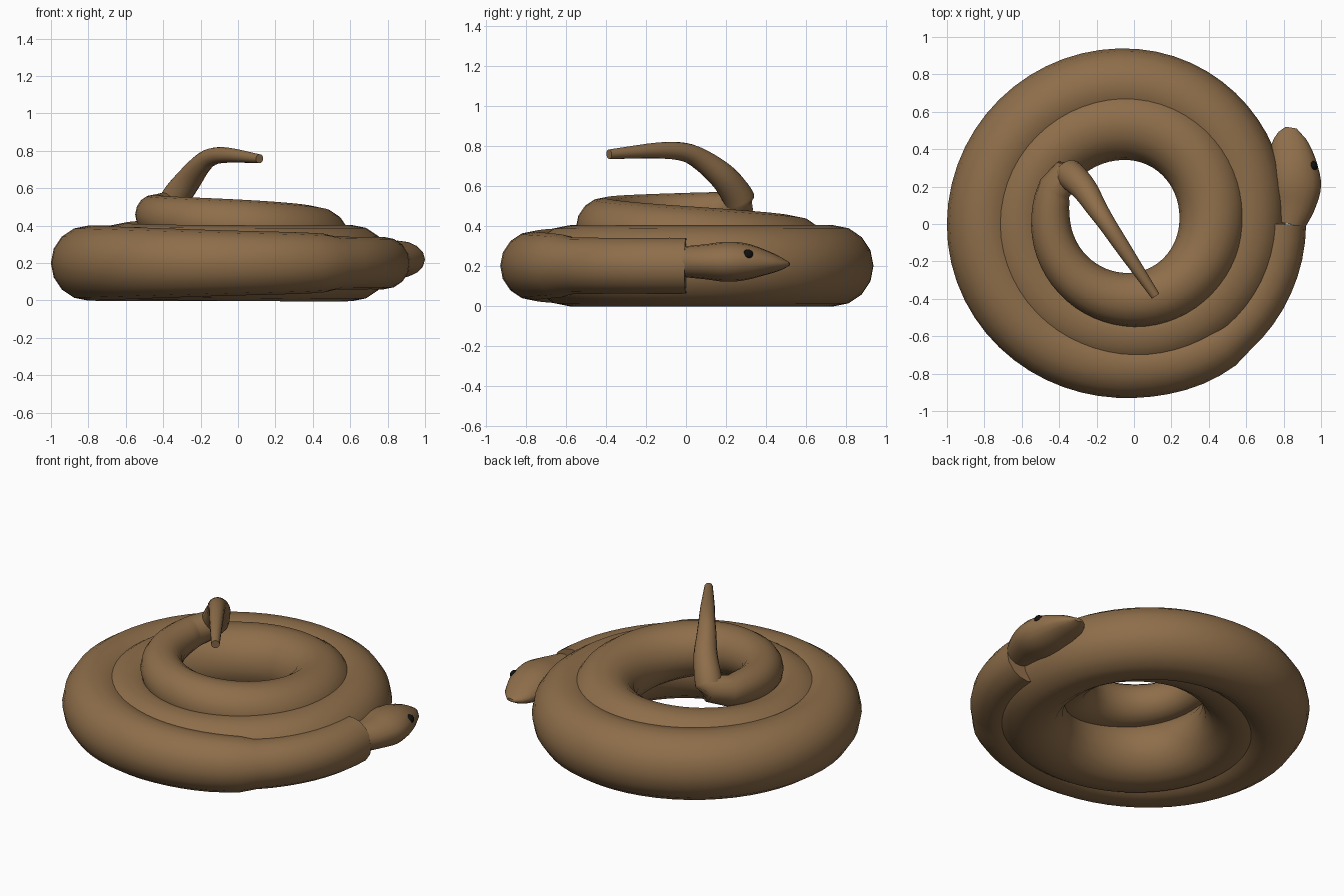
import bpy, math
from mathutils import Vector

if "Cube" in bpy.data.objects:
    bpy.data.objects.remove(bpy.data.objects["Cube"])


def material(name, color):
    m = bpy.data.materials.new(name)
    m.diffuse_color = (*color, 1)
    m.use_nodes = True
    m.node_tree.nodes["Principled BSDF"].inputs["Base Color"].default_value = m.diffuse_color
    return m


skin = material("skin", (0.27, 0.155, 0.068))
black = material("eye_black", (0.005, 0.005, 0.005))


def smooth(obj, mat):
    obj.data.materials.append(mat)
    bpy.ops.object.select_all(action='DESELECT')
    obj.select_set(True)
    bpy.context.view_layer.objects.active = obj
    bpy.ops.object.shade_smooth_by_angle(angle=math.radians(50))


def loft(name, rings, mat, sides=16):
    """Skin elliptical rings: (centre, width radius, height radius)."""
    verts, faces = [], []
    n = len(rings)
    for i, (c, w, h) in enumerate(rings):
        tangent = (rings[min(i + 1, n - 1)][0] - rings[max(i - 1, 0)][0]).normalized()
        side = tangent.cross(Vector((0, 0, 1))).normalized()
        up = side.cross(tangent)
        for k in range(sides):
            a = 2 * math.pi * k / sides
            verts.append(c + side * (w * math.cos(a)) + up * (h * math.sin(a)))
    for i in range(n - 1):
        for k in range(sides):
            a, b = i * sides + k, i * sides + (k + 1) % sides
            faces.append((a, b, b + sides, a + sides))
    faces.append(tuple(reversed(range(sides))))
    faces.append(tuple(range((n - 1) * sides, n * sides)))
    mesh = bpy.data.meshes.new(name)
    mesh.from_pydata(verts, [], faces)
    obj = bpy.data.objects.new(name, mesh)
    bpy.context.collection.objects.link(obj)
    smooth(obj, mat)
    return obj


def spline(keys, t):
    """Smooth interpolation through keys (t, values...)."""
    i = max(j for j in range(len(keys) - 1) if keys[j][0] <= t)
    k0, k1, k2, k3 = (keys[max(0, min(len(keys) - 1, i + d))] for d in (-1, 0, 1, 2))
    span = k2[0] - k1[0]
    u = (t - k1[0]) / span
    out = []
    for p0, p1, p2, p3 in list(zip(k0, k1, k2, k3))[1:]:
        m1 = (p2 - p0) / (k2[0] - k0[0]) * span
        m2 = (p3 - p1) / (k3[0] - k1[0]) * span
        out.append((2*u**3 - 3*u**2 + 1) * p1 + (u**3 - 2*u**2 + u) * m1
                   + (3*u**2 - 2*u**3) * p2 + (u**3 - u**2) * m2)
    return out


# Body: clockwise degrees from neck, coil radius, height
path = [(0, .78, .20), (50, .775, .20), (90, .757, .20), (180, .80, .20),
        (270, .733, .20), (330, .647, .20), (360, .605, .20), (450, .583, .20),
        (540, .607, .215), (630, .53, .26), (720, .42, .32), (810, .405, .395),
        (900, .445, .46), (924, .465, .48)]
thick = [(0, .14), (49, .143), (54, .158), (90, .173), (170, .20), (560, .20),
         (630, .19), (720, .178), (810, .145), (900, .105), (924, .09)]
rings = []
for t in range(0, 925, 6):
    r, z = spline(path, t)
    w = spline(thick, t)[0]
    a = -math.radians(t)
    rings.append((Vector((r * math.cos(a), r * math.sin(a), z)), w, w))

# Raised tail
tail = [(0, -.355, .275, .51, .08), (1, -.32, .245, .57, .077), (2, -.26, .18, .65, .068),
        (3, -.20, .085, .725, .056), (4, -.14, -.005, .768, .047),
        (5, -.05, -.14, .777, .04), (6, .115, -.385, .758, .024)]
for s in range(0, 25):
    x, y, z, w = spline(tail, s / 4)
    rings.append((Vector((x, y, z)), w, w))
loft("body", rings, skin)

# Head: y, centre x, centre z, half width, half height
head = [(0, .83, .22, .088, .078), (.1, .848, .22, .122, .088), (.2, .855, .22, .145, .10),
        (.3, .847, .22, .135, .092), (.4, .836, .215, .110, .062),
        (.47, .834, .21, .077, .035), (.515, .84, .208, .03, .01)]
head_rings = []
for s in range(19):
    y = .515 * s / 18
    x, z, w, h = spline(head, y)
    head_rings.append((Vector((x, y, z)), w, h))
loft("head", head_rings, skin)

# Eyes
for name, x in (("eye_outer", .955), ("eye_inner", .739)):
    bpy.ops.mesh.primitive_uv_sphere_add(segments=16, ring_count=8, radius=.027,
                                         location=(x, .31, .255))
    eye = bpy.context.object
    eye.name = name
    smooth(eye, black)
